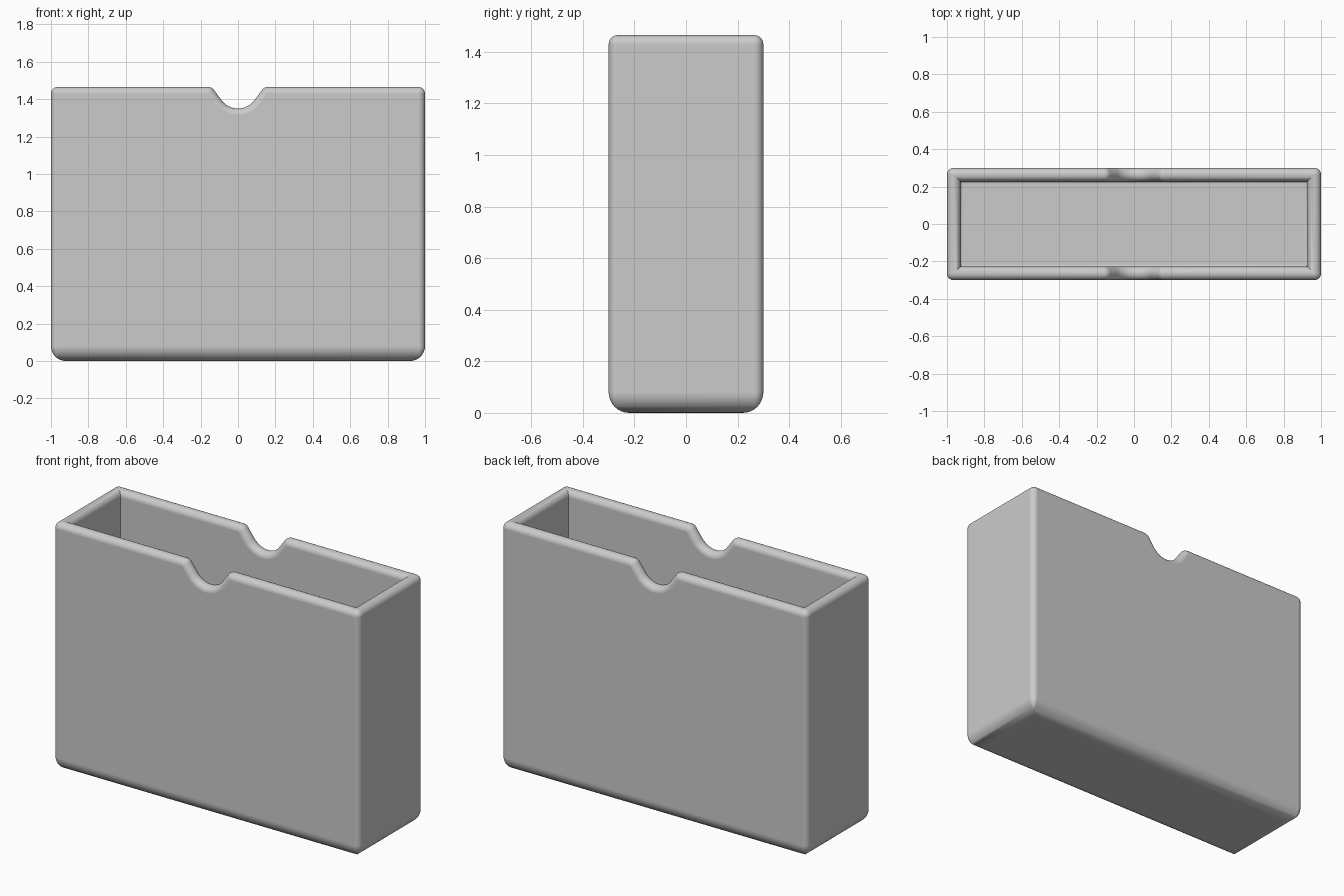
import bpy, bmesh
from math import sin, cos, pi, radians

if "Cube" in bpy.data.objects:
    bpy.data.objects.remove(bpy.data.objects["Cube"], do_unlink=True)

HX, HY, H = 1.0, 0.30, 1.465      # half width, half depth, height
CORNER = 0.035                    # vertical edge radius
RIM = 0.036                       # half wall thickness, fully rounded rim
BASE = 0.08                       # bottom edge radius
FLOOR = 0.08

mat = bpy.data.materials.new("plain grey")
mat.use_nodes = True
grey = (0.6, 0.6, 0.6, 1)
mat.diffuse_color = grey
mat.node_tree.nodes["Principled BSDF"].inputs["Base Color"].default_value = grey


def notch():
    """Rim line of the finger notch as (x, z, normal x, normal z)."""
    ang, big, small, depth = radians(54), 0.11, 0.04, 0.115
    end = (big + small) * sin(ang) + 0.066 * cos(ang)
    half = []
    for i in range(9):             # bottom curve
        a = ang * i / 8
        half.append((big * sin(a), H - depth + big * (1 - cos(a)), -sin(a), cos(a)))
    for i in range(9):             # rounded shoulder
        a = ang * (1 - i / 8)
        half.append((end - small * sin(a), H - small * (1 - cos(a)), -sin(a), cos(a)))
    return [(-x, z, -nx, nz) for x, z, nx, nz in reversed(half[1:])] + half


NOTCH = notch()


def ring(inset, z=None, drop=RIM):
    """Closed loop at an inset; follows the rim when z is not given."""
    pts = []
    r, c = max(CORNER - inset, 0), max(CORNER, inset)
    level = H - drop if z is None else z
    for k, (sx, sy) in enumerate([(1, 1), (-1, 1), (-1, -1), (1, -1)]):
        for i in range(7):
            a = (k + i / 6) * pi / 2
            pts.append((sx * (HX - c) + r * cos(a), sy * (HY - c) + r * sin(a), level))
        if k % 2 == 0:             # long side carrying a notch
            for x, top, nx, nz in (reversed(NOTCH) if sy > 0 else NOTCH):
                height = top - nz * drop if z is None else z
                pts.append((x - nx * drop, sy * (HY - inset), height))
    return pts


# Cross-section from the underside, over the rim, down to the inner floor
rings = []
for i in range(9):
    a = i / 8 * pi / 2
    rings.append(ring(BASE * (1 - sin(a)), BASE * (1 - cos(a))))
for i in range(17):
    a = i / 16 * pi
    rings.append(ring(RIM * (1 - cos(a)), drop=RIM * (1 - sin(a))))
for i in range(5):
    a = i / 4 * pi / 2
    rings.append(ring(2 * RIM + 0.012 * (1 - cos(a)), FLOOR + 0.012 * (1 - sin(a))))

bm = bmesh.new()
loops = [[bm.verts.new(p) for p in loop] for loop in rings]
for low, high in zip(loops, loops[1:]):
    n = len(low)
    for i in range(n):
        j = (i + 1) % n
        bm.faces.new((low[i], low[j], high[j], high[i]))
bm.faces.new(list(reversed(loops[0])))
bm.faces.new(loops[-1])
bmesh.ops.remove_doubles(bm, verts=bm.verts, dist=0.0001)
bmesh.ops.recalc_face_normals(bm, faces=bm.faces)

mesh = bpy.data.meshes.new("open_box")
bm.to_mesh(mesh)
bm.free()
mesh.materials.append(mat)
box = bpy.data.objects.new("open_box", mesh)
bpy.context.collection.objects.link(box)
bpy.context.view_layer.objects.active = box
box.select_set(True)
bpy.ops.object.shade_smooth_by_angle(angle=radians(35))

# Keep the big walls flat in shading
weighted = box.modifiers.new("flat walls", 'WEIGHTED_NORMAL')
weighted.keep_sharp = True
